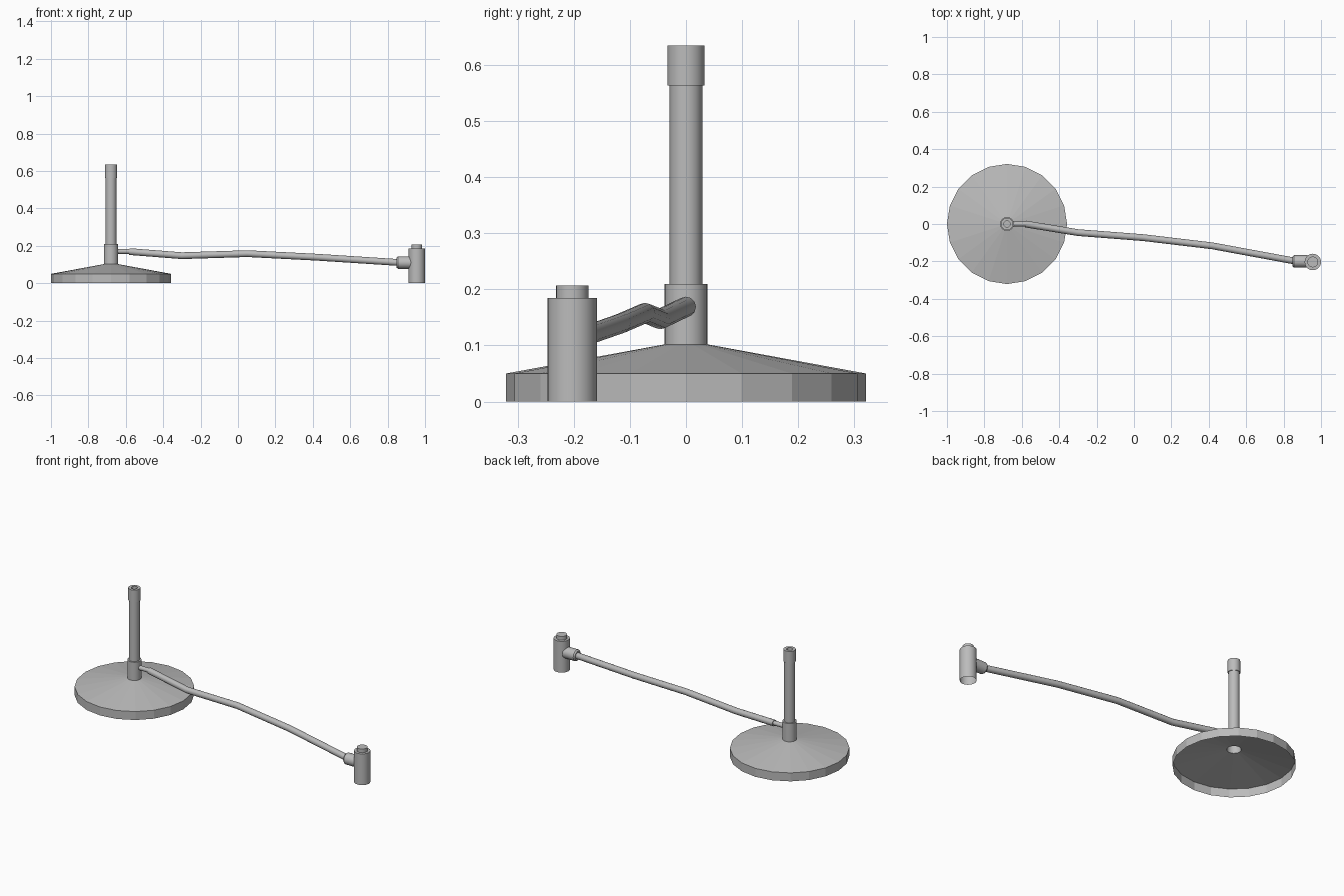
import bpy, bmesh
from math import pi, cos, sin
from mathutils import Vector, Matrix

if "Cube" in bpy.data.objects:
    bpy.data.objects.remove(bpy.data.objects["Cube"])

grey = bpy.data.materials.new("plain grey")
grey.use_nodes = True
GREY = (0.5, 0.5, 0.5, 1)
grey.diffuse_color = GREY
grey.node_tree.nodes["Principled BSDF"].inputs["Base Color"].default_value = GREY


def finish(name, bm, matrix=None):
    bmesh.ops.remove_doubles(bm, verts=bm.verts, dist=1e-5)
    mesh = bpy.data.meshes.new(name)
    bm.to_mesh(mesh)
    bm.free()
    mesh.materials.append(grey)
    obj = bpy.data.objects.new(name, mesh)
    bpy.context.scene.collection.objects.link(obj)
    if matrix:
        obj.matrix_world = matrix
    return obj


def skin(bm, rings):
    """Join successive rings of vertices with quads."""
    n = len(rings[0])
    for a, b in zip(rings, rings[1:]):
        for i in range(n):
            j = (i + 1) % n
            bm.faces.new((a[i], a[j], b[j], b[i]))


def lathe(name, profile, place, sides=20, axis="Z"):
    """Turn (radius, height) points around an axis."""
    bm = bmesh.new()
    rings = [[bm.verts.new((r * cos(2 * pi * i / sides), r * sin(2 * pi * i / sides), z))
              for i in range(sides)] for r, z in profile]
    skin(bm, rings)
    turn = Matrix.Rotation(pi / 2, 4, "Y") if axis == "X" else Matrix()
    return finish(name, bm, Matrix.Translation(place) @ turn)


def tube(name, points, radius, sides=12):
    """Sweep a round section along a bent path, with closed ends."""
    pts = [Vector(p) for p in points]
    bm = bmesh.new()
    rings = []
    for k, p in enumerate(pts):
        along = (pts[min(k + 1, len(pts) - 1)] - pts[max(k - 1, 0)]).normalized()
        side = along.cross(Vector((0, 0, 1))).normalized()
        up = side.cross(along)
        rings.append([bm.verts.new(p + radius * (cos(a) * side + sin(a) * up))
                      for a in (2 * pi * i / sides for i in range(sides))])
    skin(bm, rings)
    bm.faces.new(rings[0][::-1])
    bm.faces.new(rings[-1])
    return finish(name, bm)


STAND = (-0.679, 0, 0)
VALVE = (0.956, -0.203, 0)

# Hollow base, open underneath
lathe("base", [(0.321, 0), (0.321, 0.05), (0.038, 0.102)], STAND)

# Collar, barrel and bored cap
lathe("collar", [(0.038, 0.102), (0.038, 0.21), (0.029, 0.21)], STAND)
lathe("barrel", [(0.029, 0.21), (0.029, 0.565)], STAND)
lathe("barrel_cap", [(0.029, 0.563), (0.033, 0.563), (0.033, 0.635),
                     (0.017, 0.635), (0.017, 0.21), (0, 0.21)], STAND)

# Gas inlet and hose
tube("inlet", [(-0.66, 0, 0.17), (-0.56, 0, 0.17)], 0.013)
tube("hose", [(-0.58, 0, 0.169), (-0.3, -0.046, 0.147), (0.05, -0.073, 0.158),
              (0.42, -0.117, 0.139), (0.87, -0.2, 0.11)], 0.018)

# Supply valve: socket, open body and knob
lathe("valve_socket", [(0, 0), (0.027, 0), (0.033, 0.008), (0.033, 0.08)],
      (0.848, -0.2, 0.11), axis="X")
lathe("valve_body", [(0.044, 0), (0.044, 0.185), (0.029, 0.185)], VALVE)
lathe("valve_knob", [(0.029, 0.185), (0.029, 0.207), (0, 0.207)], VALVE)

# Smooth the round parts, keep the base facets flat
for obj in bpy.context.scene.objects:
    obj.select_set(obj.type == "MESH" and obj.name != "base")
    if obj.select_get():
        bpy.context.view_layer.objects.active = obj
bpy.ops.object.shade_smooth_by_angle(angle=pi / 5)
